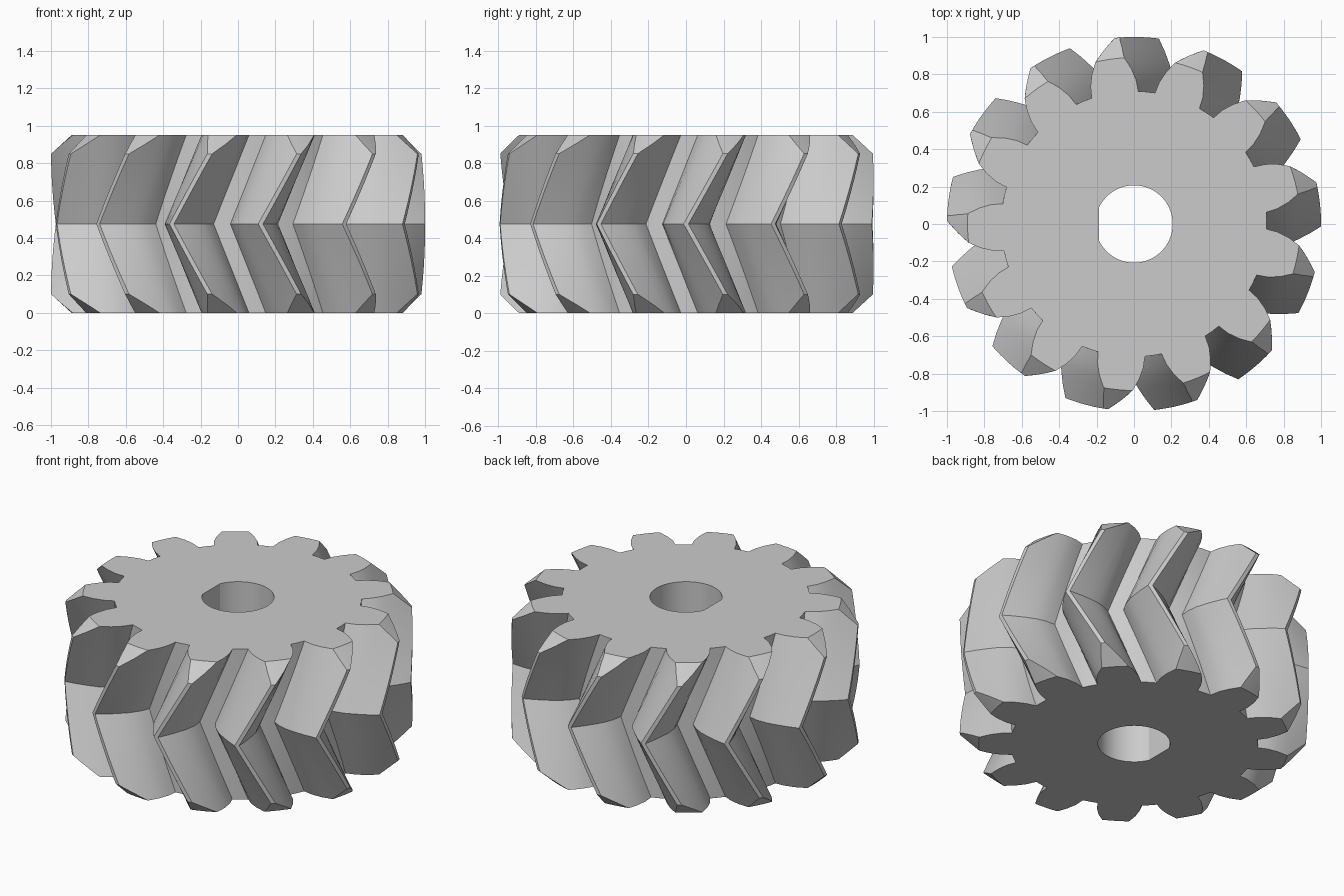
import bpy, bmesh
from math import sin, cos, pi, radians, asin, sqrt

TEETH, HEIGHT, TWIST = 13, 0.95, radians(15.3)
ROOT, TOP_RADIUS, CHAMFER_H = 0.71, 0.89, 0.1
BORE, FLAT = 0.207, -0.187
LAYERS = 16  # even, so one layer sits at the chevron crease

cube = bpy.data.objects.get("Cube")
if cube:
    bpy.data.objects.remove(cube, do_unlink=True)

steel = bpy.data.materials.new("light_grey")
steel.use_nodes = True
grey = (0.6, 0.6, 0.6, 1)
steel.diffuse_color = grey
steel.node_tree.nodes["Principled BSDF"].inputs["Base Color"].default_value = grey


def loft(name, rings):
    """Closed solid skinned through equal-length rings of points."""
    bm = bmesh.new()
    loops = [[bm.verts.new(p) for p in ring] for ring in rings]
    n = len(loops[0])
    for low, high in zip(loops, loops[1:]):
        for i in range(n):
            j = (i + 1) % n
            bm.faces.new((low[i], low[j], high[j], high[i]))
    bm.faces.new(loops[0][::-1])
    bm.faces.new(loops[-1])
    mesh = bpy.data.meshes.new(name)
    bm.to_mesh(mesh)
    bm.free()
    mesh.materials.append(steel)
    obj = bpy.data.objects.new(name, mesh)
    bpy.context.collection.objects.link(obj)
    return obj


def polar(r, a, z):
    return (r * cos(a), r * sin(a), z)


# Tooth flank: radius and half angle in degrees, root to tip
flank = [(ROOT, 10.2), (0.77, 9.2), (0.83, 7.4), (0.88, 5.4), (0.94, 3.1), (1.0, 0.75)]
tooth = [(r, -radians(a)) for r, a in flank] + [(r, radians(a)) for r, a in flank[::-1]]
pitch = 2 * pi / TEETH
profile = [(r, a + k * pitch) for k in range(TEETH) for r, a in tooth + [(ROOT, pitch / 2)]]

# Herringbone body: twists one way to the middle, then back
rings = []
for i in range(LAYERS + 1):
    t = i / LAYERS
    turn = TWIST * abs(2 * t - 1)
    rings.append([polar(r, a + turn, t * HEIGHT) for r, a in profile])
gear = loft("herringbone_gear", rings)

# Turned blank that bevels the tooth ends
over = 0.02
slope = (1.0 - TOP_RADIUS) / CHAMFER_H
end = TOP_RADIUS - slope * over
wide = 1.0 + slope * over
levels = [(-over, end), (CHAMFER_H + over, wide),
          (HEIGHT - CHAMFER_H - over, wide), (HEIGHT + over, end)]
blank = loft("end_bevel_cutter",
             [[polar(r, 2 * pi * i / 128, z) for i in range(128)] for z, r in levels])

# D-shaped shaft bore
limit = pi - asin(sqrt(BORE ** 2 - FLAT ** 2) / BORE)
arc = [-limit + 2 * limit * i / 48 for i in range(49)]
bore = loft("bore_cutter", [[polar(BORE, a, z) for a in arc] for z in (-0.1, HEIGHT + 0.1)])

bpy.context.view_layer.objects.active = gear
for cutter, operation in ((blank, 'INTERSECT'), (bore, 'DIFFERENCE')):
    cutter.hide_render = True
    cut = gear.modifiers.new(cutter.name, 'BOOLEAN')
    cut.object, cut.operation, cut.solver = cutter, operation, 'EXACT'
    bpy.ops.object.modifier_apply(modifier=cut.name)
    bpy.data.objects.remove(cutter, do_unlink=True)

# Smooth flanks and bore, sharp tooth edges and crease
bpy.ops.object.select_all(action='DESELECT')
gear.select_set(True)
bpy.ops.object.shade_smooth_by_angle(angle=radians(22))
